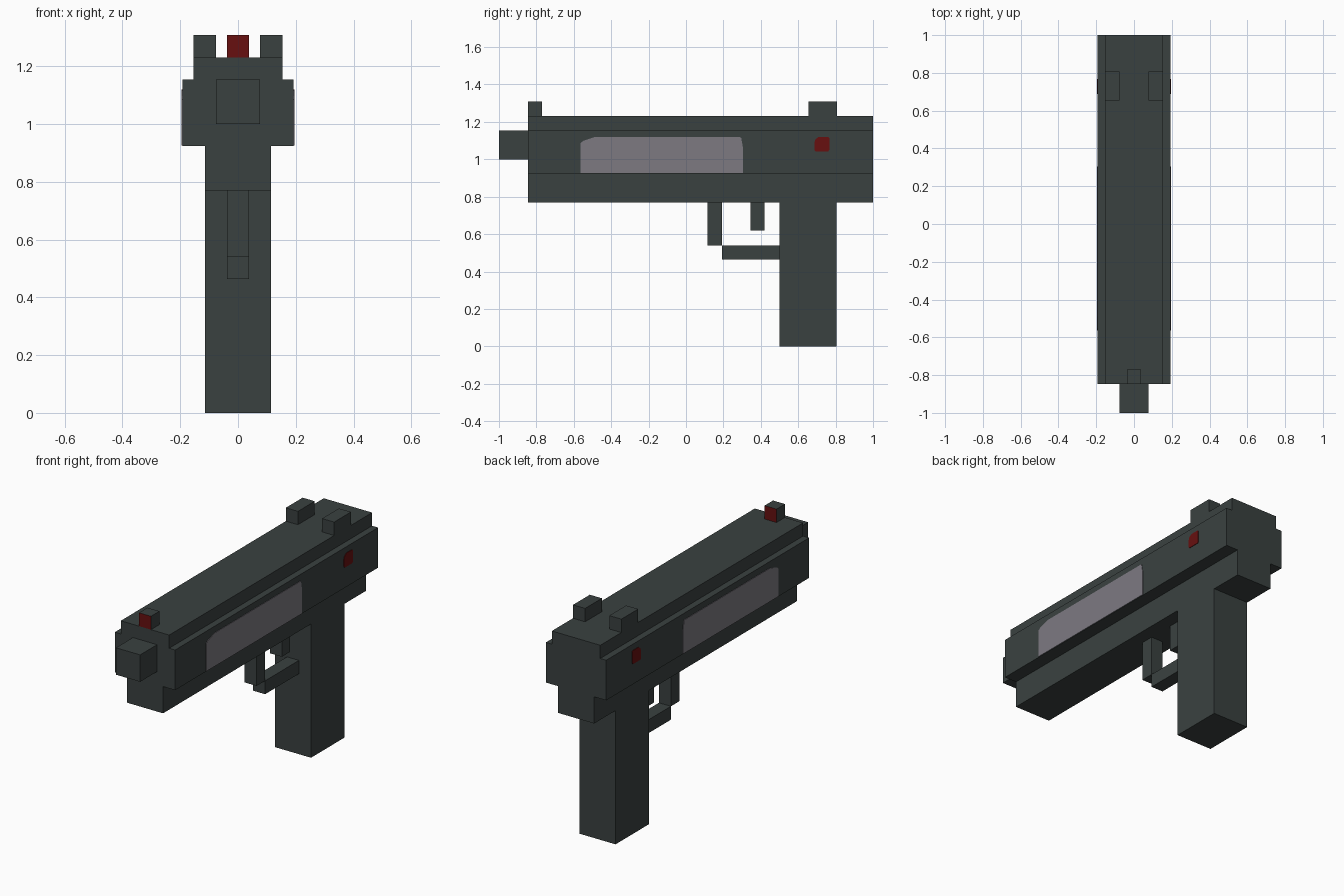
import bpy, bmesh
from mathutils import Vector

if "Cube" in bpy.data.objects:
    bpy.data.objects.remove(bpy.data.objects["Cube"])


def material(name, rgb):
    m = bpy.data.materials.new(name)
    m.diffuse_color = (*rgb, 1)
    m.use_nodes = True
    m.node_tree.nodes["Principled BSDF"].inputs["Base Color"].default_value = m.diffuse_color
    return m


GUNMETAL = material("dark gunmetal", (0.042, 0.053, 0.051))
GREY = material("ejection grey", (0.205, 0.193, 0.222))
RED = material("deep red", (0.135, 0.005, 0.005))


def prism(name, points, direction, mat):
    """Extrude a closed outline along a direction vector."""
    bm = bmesh.new()
    face = bm.faces.new([bm.verts.new(p) for p in points])
    ext = bmesh.ops.extrude_face_region(bm, geom=[face], use_keep_orig=True)
    verts = [v for v in ext["geom"] if isinstance(v, bmesh.types.BMVert)]
    bmesh.ops.translate(bm, verts=verts, vec=Vector(direction))
    bmesh.ops.recalc_face_normals(bm, faces=bm.faces)
    mesh = bpy.data.meshes.new(name)
    bm.to_mesh(mesh)
    bm.free()
    mesh.materials.append(mat)
    obj = bpy.data.objects.new(name, mesh)
    bpy.context.collection.objects.link(obj)
    return obj


def box(name, x, y, z):
    outline = [(x[0], y[0], z[0]), (x[1], y[0], z[0]),
               (x[1], y[0], z[1]), (x[0], y[0], z[1])]
    return prism(name, outline, (0, y[1] - y[0], 0), GUNMETAL)


# Stepped body: one cross-section pulled from muzzle to rear
half = [(0.115, 0.77), (0.115, 0.924), (0.192, 0.924),
        (0.192, 1.155), (0.154, 1.155), (0.154, 1.231)]
section = half + [(-x, z) for x, z in reversed(half)]
prism("body", [(x, -0.846, z) for x, z in section], (0, 1.846, 0), GUNMETAL)

# Barrel and grip
box("barrel", (-0.077, 0.077), (-1.0, -0.846), (1.0, 1.155))
box("grip", (-0.115, 0.115), (0.5, 0.805), (0, 0.77))

# Trigger and its guard
thin = (-0.038, 0.038)
box("trigger", thin, (0.345, 0.42), (0.62, 0.77))
box("guard_front", thin, (0.115, 0.192), (0.54, 0.77))
box("guard_bottom", thin, (0.192, 0.5), (0.463, 0.54))

# Front sight, red on its front and back faces
sight = box("front_sight", thin, (-0.846, -0.769), (1.231, 1.308))
sight.data.materials.append(RED)
for f in sight.data.polygons:
    f.material_index = int(abs(f.normal.y) > 0.9)

# Side panels, indicator dots and rear sights on both sides
panel = [(-0.565, 0.926), (0.305, 0.926), (0.305, 1.06), (0.295, 1.115),
         (0.288, 1.118), (-0.49, 1.118), (-0.55, 1.098), (-0.565, 1.085)]
dot = [(0.693, 1.042), (0.76, 1.042), (0.767, 1.05), (0.767, 1.114),
       (0.761, 1.12), (0.71, 1.12), (0.693, 1.108), (0.687, 1.09),
       (0.687, 1.05)]
for side, s in (("right", 1), ("left", -1)):
    for part, outline, mat in (("panel", panel, GREY), ("dot", dot, RED)):
        prism(f"{side}_{part}", [(s * 0.19, y, z) for y, z in outline],
              (s * 0.005, 0, 0), mat)
    box(f"{side}_rear_sight", sorted((s * 0.077, s * 0.154)),
        (0.655, 0.808), (1.231, 1.308))
